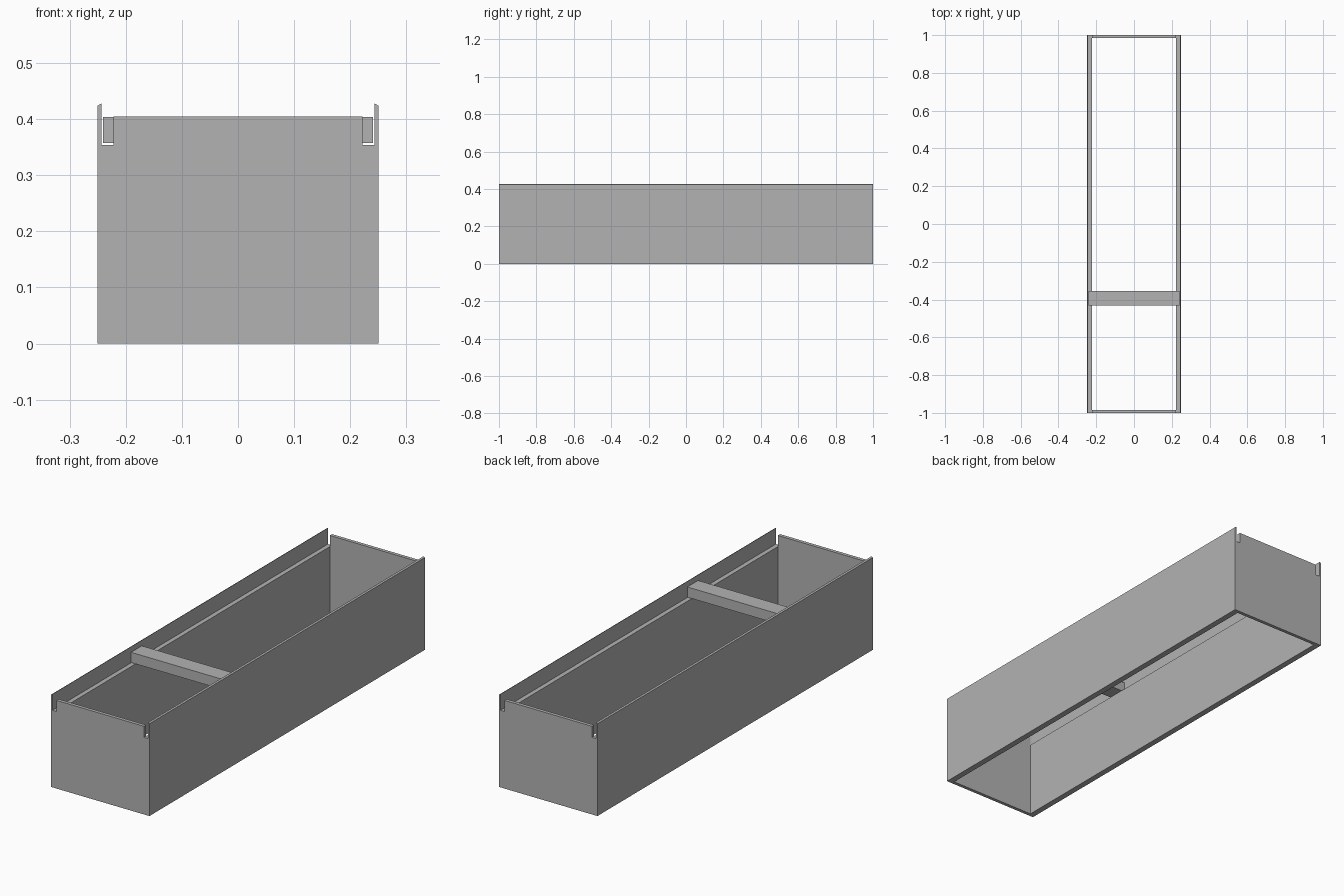
import bpy
import bmesh

cube = bpy.data.objects.get("Cube")
if cube:
    bpy.data.objects.remove(cube, do_unlink=True)

# Single grey material
grey = bpy.data.materials.new("plain grey")
grey.use_nodes = True
colour = (0.45, 0.45, 0.45, 1.0)
grey.diffuse_color = colour
grey.node_tree.nodes["Principled BSDF"].inputs["Base Color"].default_value = colour


def extrude_y(name, profile, y0, y1):
    """Extrude an x-z outline from y0 to y1."""
    bm = bmesh.new()
    face = bm.faces.new([bm.verts.new((x, y0, z)) for x, z in profile])
    out = bmesh.ops.extrude_face_region(bm, geom=[face])
    verts = [g for g in out["geom"] if isinstance(g, bmesh.types.BMVert)]
    bmesh.ops.translate(bm, verts=verts, vec=(0, y1 - y0, 0))
    bmesh.ops.recalc_face_normals(bm, faces=bm.faces)
    mesh = bpy.data.meshes.new(name)
    bm.to_mesh(mesh)
    bm.free()
    mesh.materials.append(grey)
    obj = bpy.data.objects.new(name, mesh)
    bpy.context.collection.objects.link(obj)
    return obj


def rectangle(half_width, z0, z1):
    return [(-half_width, z0), (half_width, z0), (half_width, z1), (-half_width, z1)]


INNER, LIP, OUTER = 0.222, 0.243, 0.25
LEDGE, TOP = 0.354, 0.405
END = 0.016

# Long side walls: thick board with a ledge, and a thin outer lip with a sloped top
wall = [(INNER, 0), (OUTER, 0), (OUTER, 0.424), (LIP, 0.428), (LIP, LEDGE), (INNER, LEDGE)]
for name, s in (("left_wall", 1), ("right_wall", -1)):
    extrude_y(name, [(s * x, z) for x, z in wall], -1, 1)

# End panels fitted between the side walls
extrude_y("front_panel", rectangle(INNER, 0, TOP), -1, -1 + END)
extrude_y("back_panel", rectangle(INNER, 0, TOP), 1 - END, 1)

# Sliding crossbar lying just above the ledges
extrude_y("crossbar", rectangle(0.241, 0.357, 0.404), -0.432, -0.354)
